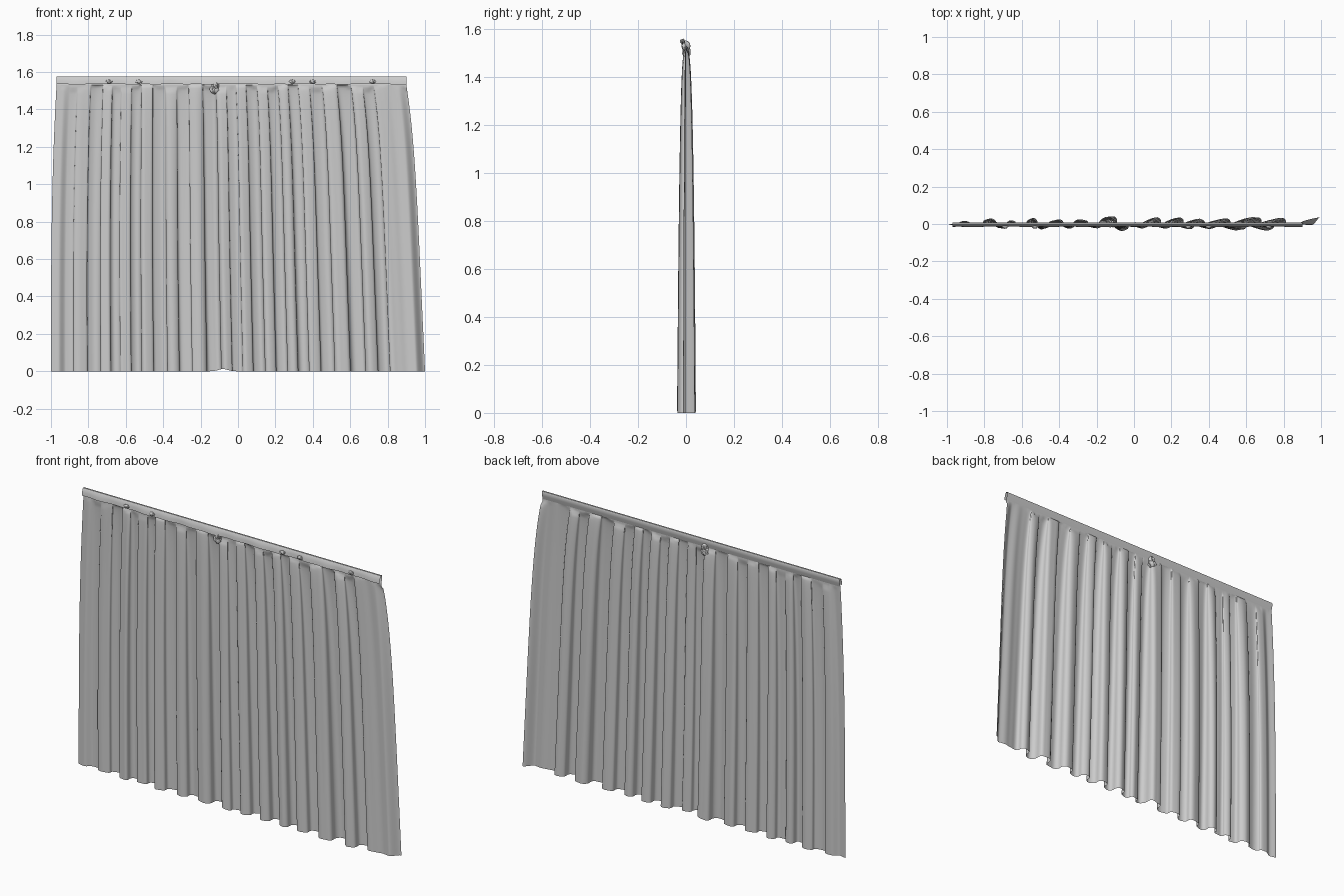
import bpy, bmesh, math, random
from mathutils import Vector

if "Cube" in bpy.data.objects:
    bpy.data.objects.remove(bpy.data.objects["Cube"])

random.seed(4)
Z_TOP = 1.575
Z_BAND = 1.53

# Fold crests and valleys along the hem (x, y)
HEM = [(-1.0, 0.0), (-0.96, -0.008), (-0.92, 0.016), (-0.84, -0.01), (-0.77, 0.028),
       (-0.70, -0.026), (-0.66, 0.018), (-0.60, -0.012), (-0.54, 0.03), (-0.49, -0.027),
       (-0.41, 0.024), (-0.345, -0.022), (-0.28, 0.025), (-0.21, -0.022), (-0.12, 0.042),
       (-0.06, -0.036), (0.0, 0.008), (0.05, -0.022), (0.115, 0.035), (0.175, -0.024),
       (0.235, 0.036), (0.295, -0.026), (0.35, 0.026), (0.41, -0.026), (0.48, 0.03),
       (0.555, -0.034), (0.65, 0.038), (0.715, -0.034), (0.785, 0.032), (0.84, -0.012),
       (0.90, 0.0), (0.95, -0.004), (1.0, 0.037)]


def hem_path(steps=12):
    pts = []
    for i, ((x0, y0), (x1, y1)) in enumerate(zip(HEM, HEM[1:])):
        over = 0.17 if 1 < i < len(HEM) - 4 else 0.0
        for k in range(steps):
            u = k / steps
            pts.append((x0 + (x1 - x0) * (u + over * math.sin(2 * math.pi * u)),
                        y0 + (y1 - y0) * u * u * (3 - 2 * u)))
    return pts + [HEM[-1]]


def warp_x(x, z):
    """Sides draw in towards the heading, mostly on the right."""
    t = min(z / Z_BAND, 1)
    u = (x + 1) / 2
    left = -1 + 0.03 * t ** 3
    right = 1 - 0.07 * t - 0.03 * t ** 6
    return left + (right - left) * u


def grid_object(name, rows):
    bm = bmesh.new()
    vr = [[bm.verts.new(p) for p in r] for r in rows]
    for a, b in zip(vr, vr[1:]):
        for i in range(len(a) - 1):
            bm.faces.new((a[i], a[i + 1], b[i + 1], b[i]))
    return finish(name, bm)


def finish(name, bm, angle=50):
    me = bpy.data.meshes.new(name)
    bm.to_mesh(me)
    bm.free()
    ob = bpy.data.objects.new(name, me)
    bpy.context.collection.objects.link(ob)
    bpy.ops.object.select_all(action='DESELECT')
    ob.select_set(True)
    bpy.context.view_layer.objects.active = ob
    bpy.ops.object.shade_smooth_by_angle(angle=math.radians(angle))
    return ob


# Pleated cloth: folds fade out into the flat heading
path = hem_path()
rows = []
for j in range(41):
    s = j / 40
    z = Z_BAND * (1 - (1 - s) ** 1.5)
    row = []
    for x, y in path:
        start = 1.52 + 0.01 * math.sin(x * 23)
        f = max(0.0, 1 - z / start) ** 0.27
        fine = 0.0025 * math.sin(x * 95 + 2.2 * math.sin(x * 9) + 0.5 * z)
        lift = 0.012 * math.exp(-((x + 0.08) / 0.035) ** 2) * (1 - s) ** 4
        row.append((warp_x(x, z), (y + fine * (1 - abs(x) ** 8)) * f, z + lift))
    rows.append(row)
grid_object("curtain_cloth", rows)

# Heading band: cloth rises, turns over the top and hangs as a front flap
profile = [(0.0, Z_BAND), (0.005, 1.55), (0.008, 1.568), (0.005, Z_TOP), (-0.004, Z_TOP),
           (-0.009, 1.567), (-0.013, 1.552), (-0.015, 1.535)]
rows = []
for k, (y, z) in enumerate(profile):
    row = []
    for i in range(121):
        x = -0.97 + 1.87 * i / 120
        wob = 0.002 * math.sin(x * 31) * math.sin(x * 13) if k > 5 else 0
        row.append((x, y + wob, z + wob))
    rows.append(row)
grid_object("heading_band", rows)


# Crumpled gathers of cloth
def gather(name, loc, size):
    bm = bmesh.new()
    bmesh.ops.create_icosphere(bm, subdivisions=3, radius=1)
    ph = random.uniform(0, 6)
    for v in bm.verts:
        a = math.atan2(v.co.y, v.co.x)
        r = 1 + 0.16 * math.sin(6 * a + ph + 2 * v.co.z) + random.uniform(-0.08, 0.08)
        v.co = Vector(loc) + Vector((v.co.x * size[0] * r, v.co.y * size[1] * r,
                                     v.co.z * size[2]))
    return finish(name, bm, 35)


gather("centre_knot_upper", (-0.12, 0.0, 1.53), (0.018, 0.018, 0.022))
gather("centre_knot_lower", (-0.125, 0.002, 1.505), (0.024, 0.016, 0.024))
for n, x in enumerate((-0.69, -0.53, 0.29, 0.40, 0.72)):
    gather(f"heading_gather_{n + 1}", (x, -0.015, 1.549), (0.016, 0.009, 0.01))
